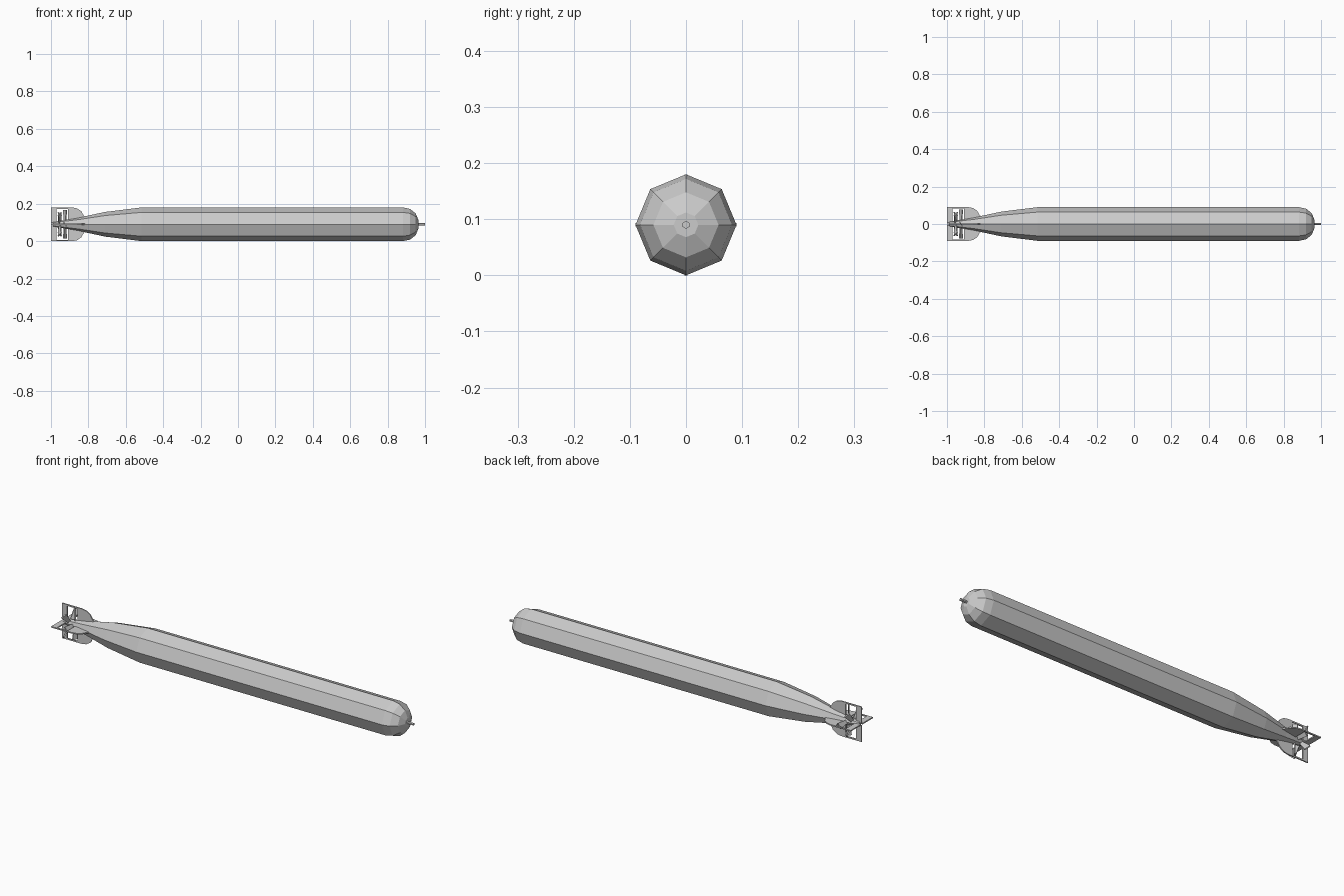
import bpy, bmesh
from math import pi, cos, sin
from mathutils import Matrix, Vector

if "Cube" in bpy.data.objects:
    bpy.data.objects.remove(bpy.data.objects["Cube"])

CZ = 0.09  # height of the long axis


def finish(bm, name):
    bmesh.ops.recalc_face_normals(bm, faces=bm.faces)
    me = bpy.data.meshes.new(name)
    bm.to_mesh(me)
    bm.free()
    ob = bpy.data.objects.new(name, me)
    ob.location.z = CZ
    bpy.context.collection.objects.link(ob)
    return ob


def lathe_x(name, profile, sides):
    """Faceted solid of revolution round the x axis."""
    bm = bmesh.new()
    rings = [[bm.verts.new((x, r * sin(2 * pi * i / sides), r * cos(2 * pi * i / sides)))
              for i in range(sides)] for x, r in profile]
    for a, b in zip(rings, rings[1:]):
        for i in range(sides):
            j = (i + 1) % sides
            bm.faces.new((a[i], a[j], b[j], b[i]))
    bm.faces.new(rings[0])
    bm.faces.new(rings[-1])
    return finish(bm, name)


def radial_plates(name, outlines, thick, angles):
    """Flat plates in the x/z plane, extruded in y and repeated round the axis."""
    bm = bmesh.new()
    for ang in angles:
        rot = Matrix.Rotation(ang, 3, 'X')
        for pts in outlines:
            face = bm.faces.new([bm.verts.new(rot @ Vector((x, -thick / 2, z))) for x, z in pts])
            ext = bmesh.ops.extrude_face_region(bm, geom=[face])
            vs = [v for v in ext['geom'] if isinstance(v, bmesh.types.BMVert)]
            bmesh.ops.translate(bm, verts=vs, vec=rot @ Vector((0, thick, 0)))
    return finish(bm, name)


def propeller(name, x, radius, hub, start, pitch):
    """Four pitched blades, widening outward from the hub."""
    bm = bmesh.new()
    for k in range(4):
        made = bmesh.ops.create_cube(bm, size=1)['verts']
        for v in made:
            outer = v.co.z > 0
            v.co = Vector((v.co.x * 0.006,
                           v.co.y * (0.03 if outer else 0.016),
                           radius if outer else hub))
        m = (Matrix.Translation((x, 0, 0)) @ Matrix.Rotation(start + k * pi / 2, 4, 'X')
             @ Matrix.Rotation(pitch, 4, 'Z'))
        bmesh.ops.transform(bm, matrix=m, verts=made)
    return finish(bm, name)


# Eight-sided hull with tapered tail and domed nose
lathe_x("hull", [(-0.99, 0.012), (-0.85, 0.036), (-0.71, 0.066), (-0.515, 0.09),
                 (0.882, 0.09), (0.92, 0.082), (0.95, 0.058), (0.965, 0.022)], 8)

# Nose pin
lathe_x("nose_pin", [(0.955, 0.007), (1.0, 0.007)], 6)

# Cross tail fins: rounded front plate, outer rail and rear post leave a window
quarter = [k * pi / 2 for k in range(4)]
front_plate = [(-0.91, 0.015), (-0.81, 0.03), (-0.828, 0.052), (-0.838, 0.07),
               (-0.86, 0.085), (-0.885, 0.09), (-0.91, 0.09)]
rail = [(-0.97, 0.083), (-0.91, 0.083), (-0.91, 0.09), (-0.97, 0.09)]
post = [(-1.0, 0.006), (-0.97, 0.006), (-0.97, 0.09), (-1.0, 0.09)]
radial_plates("tail_fins", [front_plate, rail, post], 0.006, quarter)

# Contra-rotating propellers inside the fin windows
propeller("front_propeller", -0.925, 0.077, 0.015, 0.0, 0.6)
propeller("rear_propeller", -0.953, 0.078, 0.01, pi / 4, -0.6)
